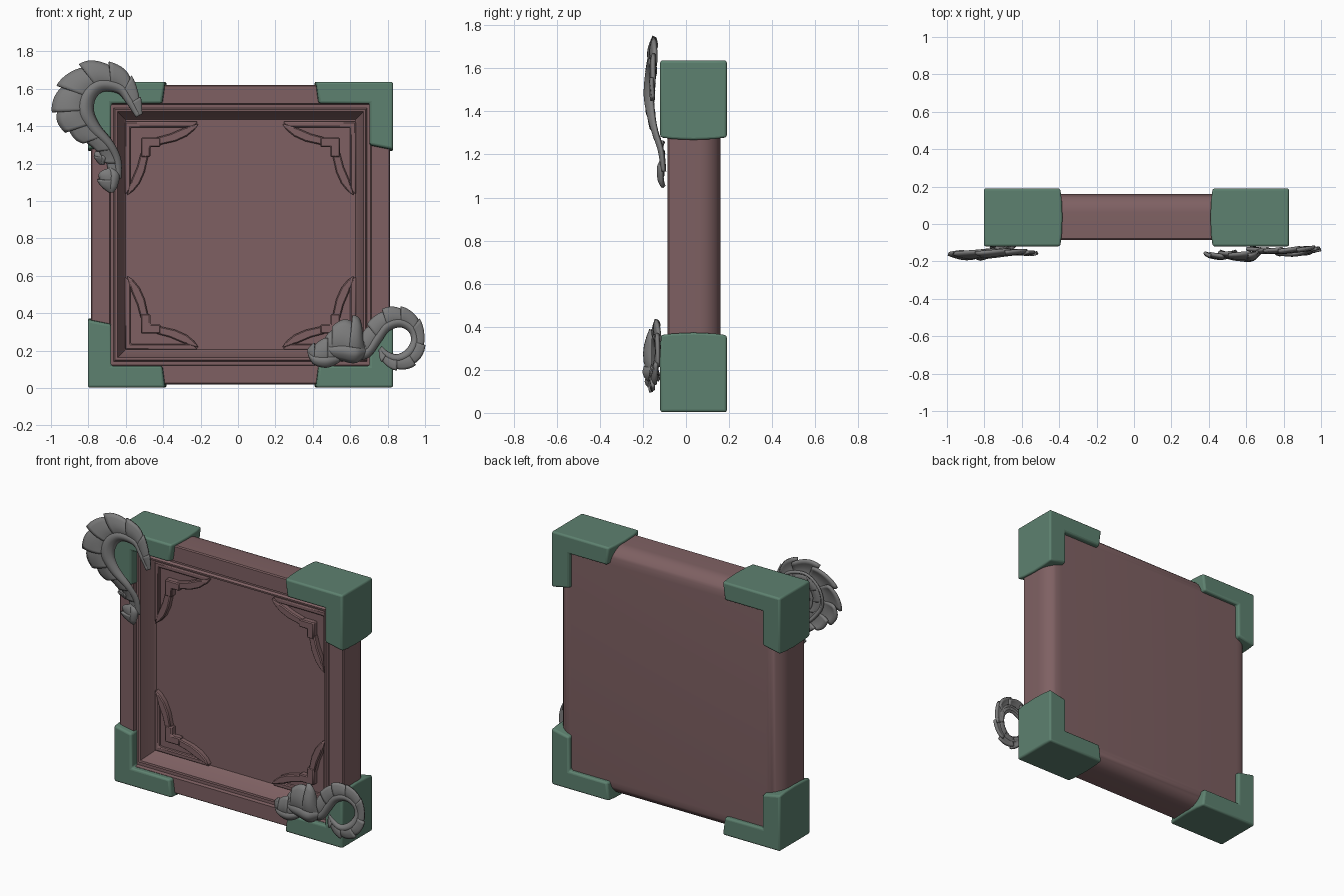
import bpy, bmesh, math
from mathutils import Vector

if "Cube" in bpy.data.objects:
    bpy.data.objects.remove(bpy.data.objects["Cube"])

CX, CZ = 0.013, 0.82


def material(name, rgb):
    m = bpy.data.materials.new(name)
    m.diffuse_color = (*rgb, 1)
    m.use_nodes = True
    m.node_tree.nodes["Principled BSDF"].inputs["Base Color"].default_value = m.diffuse_color
    return m


WOOD = material("wood", (0.21, 0.118, 0.123))
GREEN = material("green_metal", (0.11, 0.22, 0.16))
GREY = material("dark_grey", (0.2, 0.2, 0.2))


def finish(name, bm, mat, angle=35):
    bmesh.ops.recalc_face_normals(bm, faces=bm.faces)
    me = bpy.data.meshes.new(name)
    bm.to_mesh(me)
    bm.free()
    ob = bpy.data.objects.new(name, me)
    bpy.context.collection.objects.link(ob)
    me.materials.append(mat)
    bpy.ops.object.select_all(action='DESELECT')
    bpy.context.view_layer.objects.active = ob
    ob.select_set(True)
    bpy.ops.object.shade_smooth_by_angle(angle=math.radians(angle))
    return ob


def soften(ob, width, segments):
    bv = ob.modifiers.new("soft_edges", 'BEVEL')
    bv.width, bv.segments, bv.limit_method = width, segments, 'ANGLE'


def loft(bm, loops):
    """Skin closed loops of points and cap both ends."""
    rings = [[bm.verts.new(p) for p in lp] for lp in loops]
    for a, b in zip(rings, rings[1:]):
        n = len(a)
        for i in range(n):
            bm.faces.new((a[i], a[(i + 1) % n], b[(i + 1) % n], b[i]))
    bm.faces.new(rings[0])
    bm.faces.new(rings[-1])


# Framed panel: square rings of (inset, y) from the rounded back to the sunken front
arc = [(0.10 - 0.10 * math.sin(a), 0.06 + 0.10 * math.cos(a))
       for a in [i * math.pi / 16 for i in range(9)]]
profile = arc + [(0, -0.078), (0.006, -0.085), (0.100, -0.085), (0.104, -0.062),
                 (0.122, -0.062), (0.130, -0.078), (0.142, -0.075),
                 (0.172, 0.015), (0.185, 0.03)]
bm = bmesh.new()
loft(bm, [[(CX + sx * (0.80 - d), y, CZ + sz * (0.80 - d))
           for sx, sz in ((-1, -1), (1, -1), (1, 1), (-1, 1))] for d, y in profile])
finish("framed_panel", bm, WOOD)

# Corner relief pieces in corner coordinates: edge strip, leaf, steps; each with its front y
flip = lambda pts: [(b, a) for a, b in pts]
strip = [(0, 0), (0.39, 0), (0.36, 0.03), (0.03, 0.03), (0.03, 0.36), (0, 0.39)]
blade = [(0.395, 0.01), (0.37, 0.045), (0.33, 0.078), (0.27, 0.105), (0.18, 0.125),
         (0.165, 0.085), (0.24, 0.065), (0.31, 0.035)]
steps = [(0.19, 0.085), (0.19, 0.135), (0.135, 0.135), (0.135, 0.19), (0.085, 0.19),
         (0.085, 0.135), (0.085, 0.085), (0.135, 0.085)]
relief = [(strip, 0.008), (blade, -0.004), (flip(blade), -0.004), (steps, -0.008)]
# L-shaped metal guard on each outer corner
guard = [(0, 0), (0.41, 0), (0.395, 0.115), (0.125, 0.115), (0.125, 0.335), (0, 0.36)]

for sx, nx in ((-1, "left"), (1, "right")):
    for sz, nz in ((-1, "lower"), (1, "upper")):
        bm = bmesh.new()
        for outline, front in relief:
            loft(bm, [[(CX + sx * (0.617 - a), y, 0.815 + sz * (0.609 - b))
                       for a, b in outline] for y in (0.04, front)])
        soften(finish(f"relief_{nz}_{nx}", bm, WOOD), 0.006, 1)

        bm = bmesh.new()
        loops = []
        for y, g in ((-0.12, 0), (-0.06, 0.008), (0.035, 0.012), (0.13, 0.008), (0.19, 0)):
            loops.append([(CX + sx * (0.816 - a - (g if a > 0.3 else 0)), y,
                           CZ + sz * (0.817 - b - (g if b > 0.3 else 0)))
                          for a, b in guard])
        loft(bm, loops)
        soften(finish(f"corner_guard_{nz}_{nx}", bm, GREEN), 0.012, 3)


def sample(rows, t):
    """Catmull-Rom interpolation of rows at t in 0..1."""
    f = max(0, min(t, 1)) * (len(rows) - 1)
    i = min(int(f), len(rows) - 2)
    f -= i
    p = [rows[max(0, min(j, len(rows) - 1))] for j in range(i - 1, i + 3)]
    return [b + 0.5 * f * (c - a + f * (2 * a - 5 * b + 4 * c - d
            + f * (3 * (b - c) + d - a))) for a, b, c, d in zip(*p)]


def leaf(name, rows, lobes, tooth=0.2, back=True):
    """Scroll leaf between an inner and outer edge; rows are (in x, in z, out x, out z, y)."""
    bm = bmesh.new()

    def patch(t0, t1, n, u0, u1, point):
        grid = [[bm.verts.new(point(t0 + (t1 - t0) * i / n, i / n, u0 + (u1 - u0) * j / 6))
                 for j in range(7)] for i in range(n + 1)]
        for i in range(n):
            for j in range(6):
                bm.faces.new((grid[i][j], grid[i + 1][j], grid[i + 1][j + 1], grid[i][j + 1]))

    def place(t, u, dome, lift):
        ix, iz, ox, oz, y = sample(rows, t)
        w = math.hypot(ox - ix, oz - iz)
        return Vector((ix + (ox - ix) * u, y - dome * w - lift, iz + (oz - iz) * u))

    def lobe(t, s, u):
        k = s if back else 1 - s
        reach = 1 - tooth * k * k
        return place(t, u * reach, 0.14 * math.sin(math.pi * u), 0.012 * (1 - k) * u)

    def rib(t, s, u):
        return place(t, u, 0.16 * math.sin(math.pi * u / 0.42), 0.004)

    for i in range(lobes):   # overlapping serrated lobes
        patch(i / lobes, min(1, (i + 1.2) / lobes), 8, 0.1, 1, lobe)
    patch(0, 1, 48, 0, 0.42, rib)   # smooth inner rib
    ob = finish(name, bm, GREY, angle=50)
    so = ob.modifiers.new("thickness", 'SOLIDIFY')
    so.thickness, so.offset = 0.016, 0


# Large scroll at the upper left with its two buds
leaf("upper_scroll", [
    (-0.63, 1.12, -0.68, 1.13, -0.095), (-0.63, 1.22, -0.72, 1.22, -0.105),
    (-0.67, 1.31, -0.78, 1.29, -0.13), (-0.74, 1.40, -0.89, 1.34, -0.145),
    (-0.775, 1.48, -0.99, 1.46, -0.15), (-0.765, 1.55, -0.96, 1.63, -0.145),
    (-0.72, 1.59, -0.80, 1.75, -0.14), (-0.64, 1.58, -0.61, 1.71, -0.135),
    (-0.595, 1.53, -0.53, 1.58, -0.145), (-0.54, 1.45, -0.51, 1.47, -0.15)], 11)
leaf("upper_bud", [
    (-0.68, 1.18, -0.70, 1.17, -0.10), (-0.64, 1.14, -0.75, 1.14, -0.105),
    (-0.65, 1.08, -0.74, 1.09, -0.105), (-0.67, 1.05, -0.69, 1.05, -0.10)], 2)
leaf("upper_small_bud", [
    (-0.72, 1.26, -0.76, 1.265, -0.10), (-0.705, 1.23, -0.77, 1.24, -0.11),
    (-0.72, 1.20, -0.74, 1.20, -0.10)], 2, 0.15)

# Ring-like curl at the lower right with its spreading leaves
leaf("lower_curl", [
    (0.63, 0.15, 0.60, 0.22, -0.12), (0.70, 0.17, 0.66, 0.28, -0.13),
    (0.76, 0.25, 0.69, 0.34, -0.13), (0.805, 0.31, 0.77, 0.42, -0.13),
    (0.87, 0.33, 0.87, 0.435, -0.125), (0.92, 0.30, 0.97, 0.37, -0.12),
    (0.93, 0.25, 1.0, 0.23, -0.125), (0.90, 0.20, 0.95, 0.125, -0.14),
    (0.85, 0.175, 0.85, 0.095, -0.15), (0.80, 0.19, 0.77, 0.14, -0.15),
    (0.765, 0.22, 0.755, 0.20, -0.15)], 10)
leaf("lower_fan_leaf", [
    (0.69, 0.19, 0.66, 0.24, -0.13), (0.63, 0.14, 0.65, 0.37, -0.15),
    (0.56, 0.15, 0.58, 0.38, -0.15), (0.50, 0.17, 0.50, 0.32, -0.15),
    (0.46, 0.19, 0.45, 0.23, -0.14)], 3, 0.2, False)
leaf("lower_tip_leaf", [
    (0.55, 0.15, 0.54, 0.20, -0.14), (0.48, 0.115, 0.48, 0.265, -0.155),
    (0.41, 0.13, 0.41, 0.24, -0.155), (0.38, 0.18, 0.375, 0.21, -0.15)], 3)
